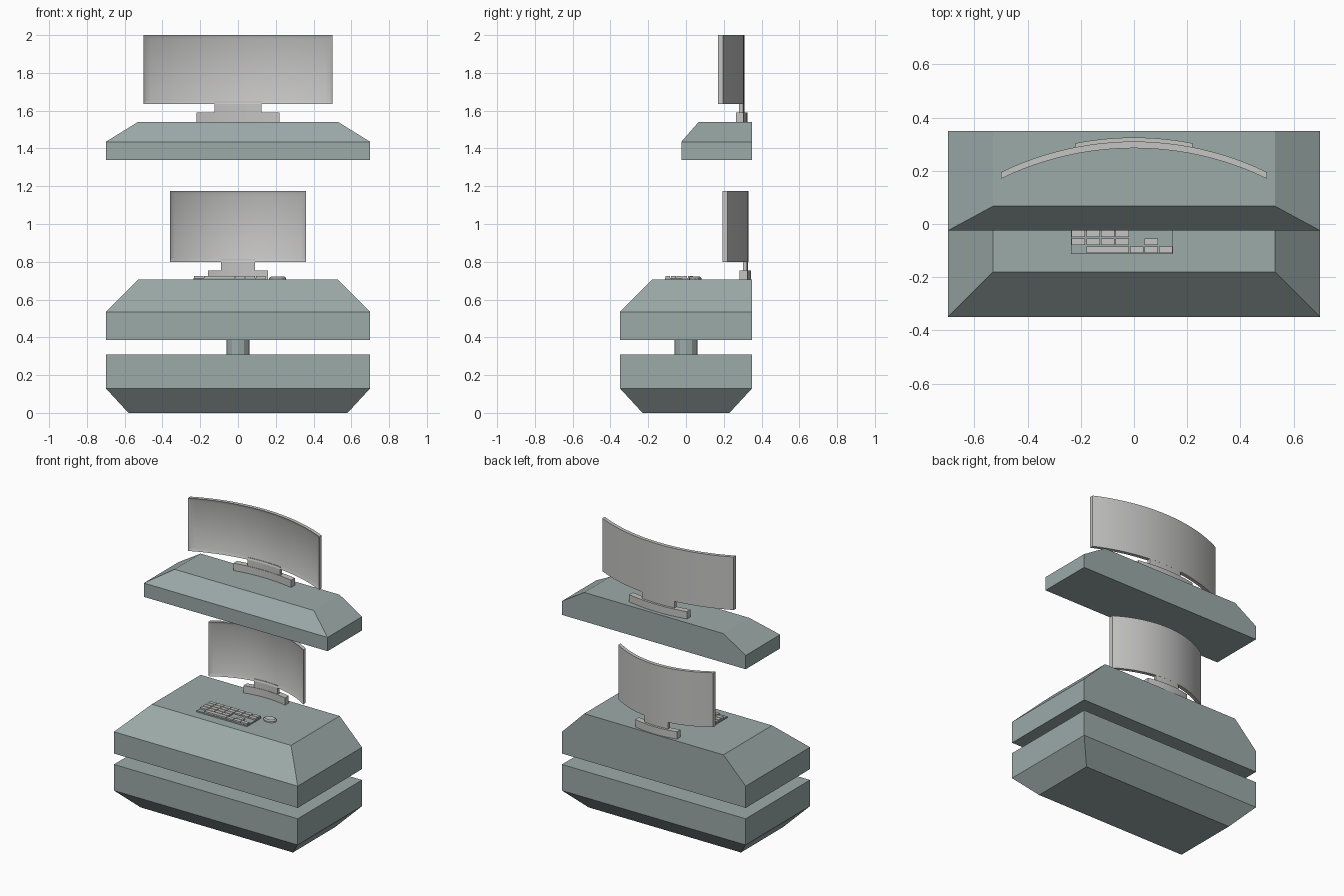
import bpy, bmesh, math
from mathutils import Matrix

if "Cube" in bpy.data.objects:
    bpy.data.objects.remove(bpy.data.objects["Cube"])


def material(name, rgb):
    m = bpy.data.materials.new(name)
    m.diffuse_color = (*rgb, 1)
    m.use_nodes = True
    m.node_tree.nodes["Principled BSDF"].inputs["Base Color"].default_value = m.diffuse_color
    return m


TEAL = material("grey_teal", (0.33, 0.405, 0.395))
GREY = material("light_grey", (0.56, 0.555, 0.55))


def finish(name, bm, mat, smooth=False):
    bmesh.ops.recalc_face_normals(bm, faces=bm.faces)
    me = bpy.data.meshes.new(name)
    bm.to_mesh(me)
    bm.free()
    me.materials.append(mat)
    if smooth:
        for p in me.polygons:
            p.use_smooth = True
        me.set_sharp_from_angle(angle=math.radians(30))
    ob = bpy.data.objects.new(name, me)
    bpy.context.collection.objects.link(ob)
    return ob


def loft(bm, rings):
    """Skin closed rings of equal length, capped at both ends."""
    vs = [[bm.verts.new(p) for p in r] for r in rings]
    n = len(vs[0])
    for a, b in zip(vs, vs[1:]):
        for i in range(n):
            j = (i + 1) % n
            bm.faces.new((a[i], a[j], b[j], b[i]))
    bm.faces.new(vs[0])
    bm.faces.new(vs[-1])


def tapered_block(name, levels):
    """levels: (z, half width, front y, back y)"""
    bm = bmesh.new()
    loft(bm, [[(-x, f, z), (x, f, z), (x, b, z), (-x, b, z)] for z, x, f, b in levels])
    return finish(name, bm, TEAL)


def curved_slab(name, half, z0, z1, front, back, sx, sy, frame=False):
    """Slab following the bent screen arc, narrowed by sx; optional recessed front."""
    R, segs = 1.144, 24
    rings = []
    for i in range(segs + 1):
        x = half * (2 * i / segs - 1)
        d = (R - math.sqrt(R * R - x * x)) * sy
        rings.append([(x, front - d, z0), (x, back - d, z0), (x, back - d, z1), (x, front - d, z1)])
    bm = bmesh.new()
    loft(bm, rings)
    if frame:
        bmesh.ops.recalc_face_normals(bm, faces=bm.faces)
        faces = [f for f in bm.faces if f.normal.y < -0.7]
        bmesh.ops.inset_region(bm, faces=faces, thickness=0.02, depth=-0.008, use_even_offset=True)
    bmesh.ops.scale(bm, vec=(sx, 1, 1), verts=bm.verts)
    return finish(name, bm, GREY, True)


def monitor(prefix, z, y, height, sx, sy):
    curved_slab(prefix + "_screen", 0.5, z + 0.095, z + 0.095 + height, y, y + 0.025, sx, sy, True)
    curved_slab(prefix + "_neck", 0.125, z + 0.045, z + 0.11, y + 0.003, y + 0.0245, sx, sy)
    curved_slab(prefix + "_foot", 0.22, z - 0.005, z + 0.05, y, y + 0.04, sx, sy)


def box(bm, x0, x1, y0, y1, z0, z1):
    m = Matrix.Translation(((x0 + x1) / 2, (y0 + y1) / 2, (z0 + z1) / 2)) \
        @ Matrix.Diagonal((x1 - x0, y1 - y0, z1 - z0, 1))
    bmesh.ops.create_cube(bm, size=1, matrix=m)


# Cabinet blocks
tapered_block("base", [(0, 0.58, -0.23, 0.23), (0.13, 0.70, -0.35, 0.35), (0.31, 0.70, -0.35, 0.35)])
tapered_block("desk", [(0.385, 0.70, -0.35, 0.35), (0.535, 0.70, -0.35, 0.35), (0.705, 0.53, -0.18, 0.35)])
tapered_block("upper_shelf", [(1.34, 0.70, -0.025, 0.35), (1.435, 0.70, -0.025, 0.35), (1.54, 0.53, 0.067, 0.35)])

# Pillar between base and desk
bm = bmesh.new()
bmesh.ops.create_cone(bm, cap_ends=True, segments=12, radius1=0.062, radius2=0.062, depth=0.095,
                      matrix=Matrix.Translation((0, 0, 0.3475)))
finish("pillar", bm, TEAL)

# Curved monitors
monitor("upper_monitor", 1.54, 0.285, 0.365, 1.0, 1.0)
monitor("lower_monitor", 0.705, 0.305, 0.375, 0.722, 0.96)

# Keyboard plate and keys
X0, Y0, PX, PY = -0.236, -0.112, 0.0547, 0.030
bm = bmesh.new()
box(bm, X0, X0 + 7 * PX, Y0, Y0 + 5 * PY, 0.700, 0.714)
finish("keyboard_plate", bm, TEAL)

bm = bmesh.new()
layout = [[(1, 3), (4, 1), (5, 1), (6, 1)],
          [(0, 1), (1, 1), (2, 1), (3, 1), (5, 1)],
          [(c, 1) for c in range(4)],
          [(c, 1) for c in range(7)],
          [(c, 1) for c in range(7)]]
for r, row in enumerate(layout):
    for c, w in row:
        x, y = X0 + c * PX, Y0 + r * PY
        box(bm, x + 0.002, x + w * PX - 0.002, y + 0.003, y + PY - 0.002, 0.712, 0.724)
finish("keyboard_keys", bm, GREY)

# Mouse
bm = bmesh.new()
rings = []
for z, s in ((0.702, 1.0), (0.714, 1.0), (0.721, 0.8)):
    rings.append([(0.21 + 0.045 * s * math.cos(a), 0.048 + 0.033 * s * math.sin(a), z)
                  for a in (math.tau * i / 12 for i in range(12))])
loft(bm, rings)
finish("mouse", bm, GREY)
